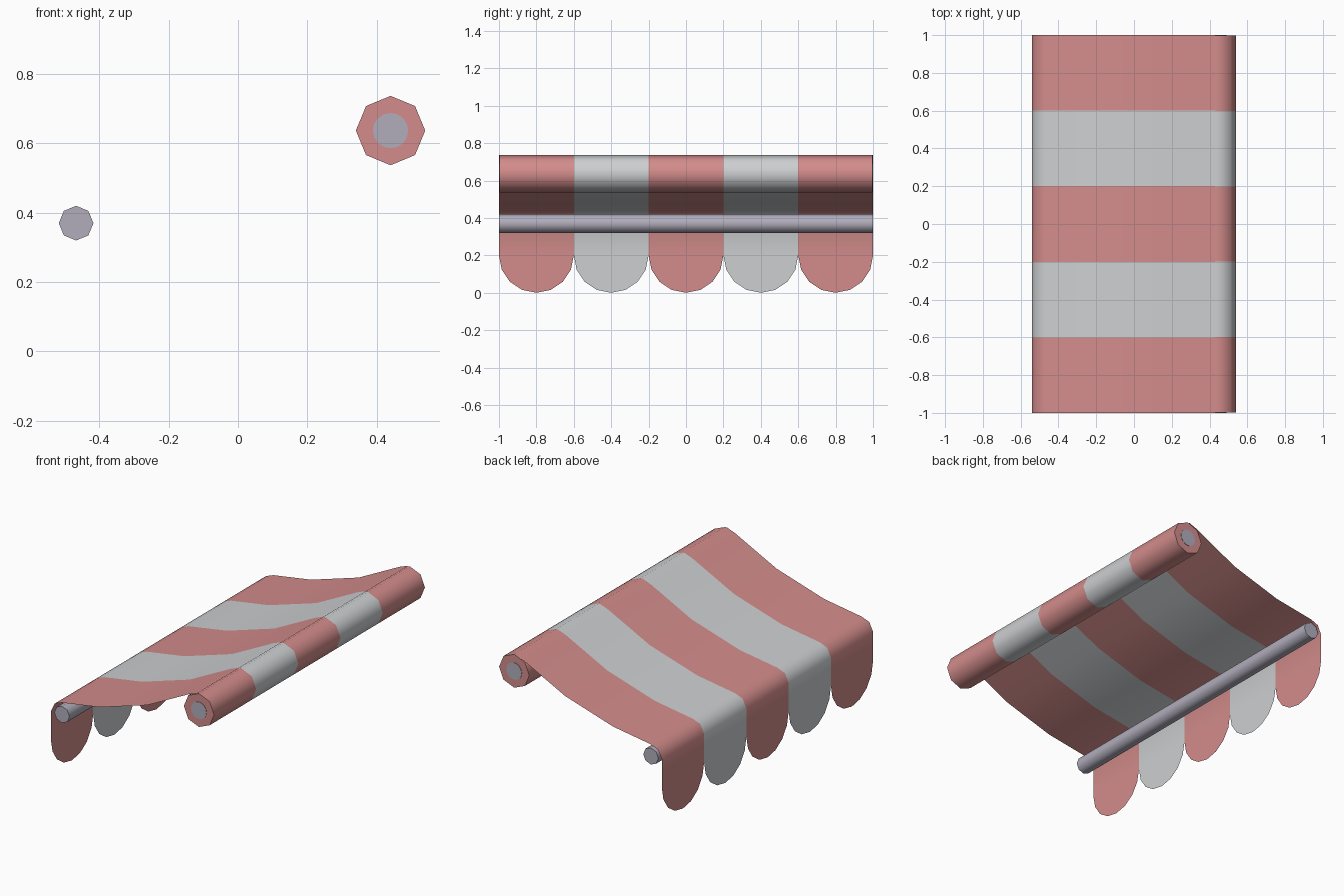
import bpy, bmesh, math

cube = bpy.data.objects.get("Cube")
if cube:
    bpy.data.objects.remove(cube, do_unlink=True)


def material(name, rgb):
    m = bpy.data.materials.new(name)
    m.use_nodes = True
    m.diffuse_color = (*rgb, 1)
    m.node_tree.nodes["Principled BSDF"].inputs["Base Color"].default_value = (*rgb, 1)
    return m


red = material("faded red cloth", (0.65, 0.265, 0.26))
pale = material("pale grey cloth", (0.61, 0.625, 0.64))
metal = material("lavender metal", (0.44, 0.42, 0.50))

STRIPES = 5
WIDTH = 2 / STRIPES


def circle(cx, cz, r, sides):
    return [(cx + r * math.cos(math.tau * i / sides),
             cz + r * math.sin(math.tau * i / sides)) for i in range(sides)]


def sweep(bm, profile, stations, closed):
    """Sweep an x-z profile along y, alternating materials per station."""
    rows = [[bm.verts.new((x, y, z)) for x, z in profile] for y in stations]
    n = len(profile)
    for s, (a, b) in enumerate(zip(rows, rows[1:])):
        for i in range(n if closed else n - 1):
            j = (i + 1) % n
            bm.faces.new((a[i], b[i], b[j], a[j])).material_index = s % 2
    if closed:
        bm.faces.new(rows[0])
        bm.faces.new(rows[-1])
        bmesh.ops.recalc_face_normals(bm, faces=bm.faces)
    return rows


def finish(bm, name, mats):
    mesh = bpy.data.meshes.new(name)
    bm.to_mesh(mesh)
    bm.free()
    obj = bpy.data.objects.new(name, mesh)
    for m in mats:
        mesh.materials.append(m)
    bpy.context.collection.objects.link(obj)
    bpy.ops.object.select_all(action='DESELECT')
    obj.select_set(True)
    bpy.context.view_layer.objects.active = obj
    bpy.ops.object.shade_smooth_by_angle(angle=math.radians(70))
    return obj


def rod(name, profile, half, mats, stripes=1):
    bm = bmesh.new()
    ys = [-half + 2 * half * i / stripes for i in range(stripes + 1)]
    sweep(bm, profile, ys, True)
    finish(bm, name, mats)


# Rolled cloth, its axle showing at the ends, and the front bar
rod("cloth_roll", circle(0.44, 0.637, 0.1, 8), 0.998, [red, pale], STRIPES)
rod("roll_axle", circle(0.44, 0.637, 0.051, 16), 1.0, [metal])
rod("front_bar", circle(-0.467, 0.37, 0.05, 8), 1.0, [metal])

# Sagging awning sheet that folds over the bar
bm = bmesh.new()
sag = [(0.43, 0.737), (0.375, 0.717), (0.1, 0.578), (-0.215, 0.481),
       (-0.467, 0.441), (-0.515, 0.422), (-0.54, 0.37), (-0.54, 0.2)]
stations = [-1 + WIDTH * i for i in range(STRIPES + 1)]
rows = sweep(bm, sag, stations, False)

# Rounded scallops along the valance hem
r = WIDTH / 2
for s in range(STRIPES):
    left, right = rows[s][-1], rows[s + 1][-1]
    mid = (left.co.y + right.co.y) / 2
    arc = [bm.verts.new((-0.54, mid + r * math.cos(math.pi * k / 8),
                         r - r * math.sin(math.pi * k / 8))) for k in range(1, 8)]
    bm.faces.new([left, right] + arc).material_index = s % 2
finish(bm, "awning_cloth", [red, pale])
